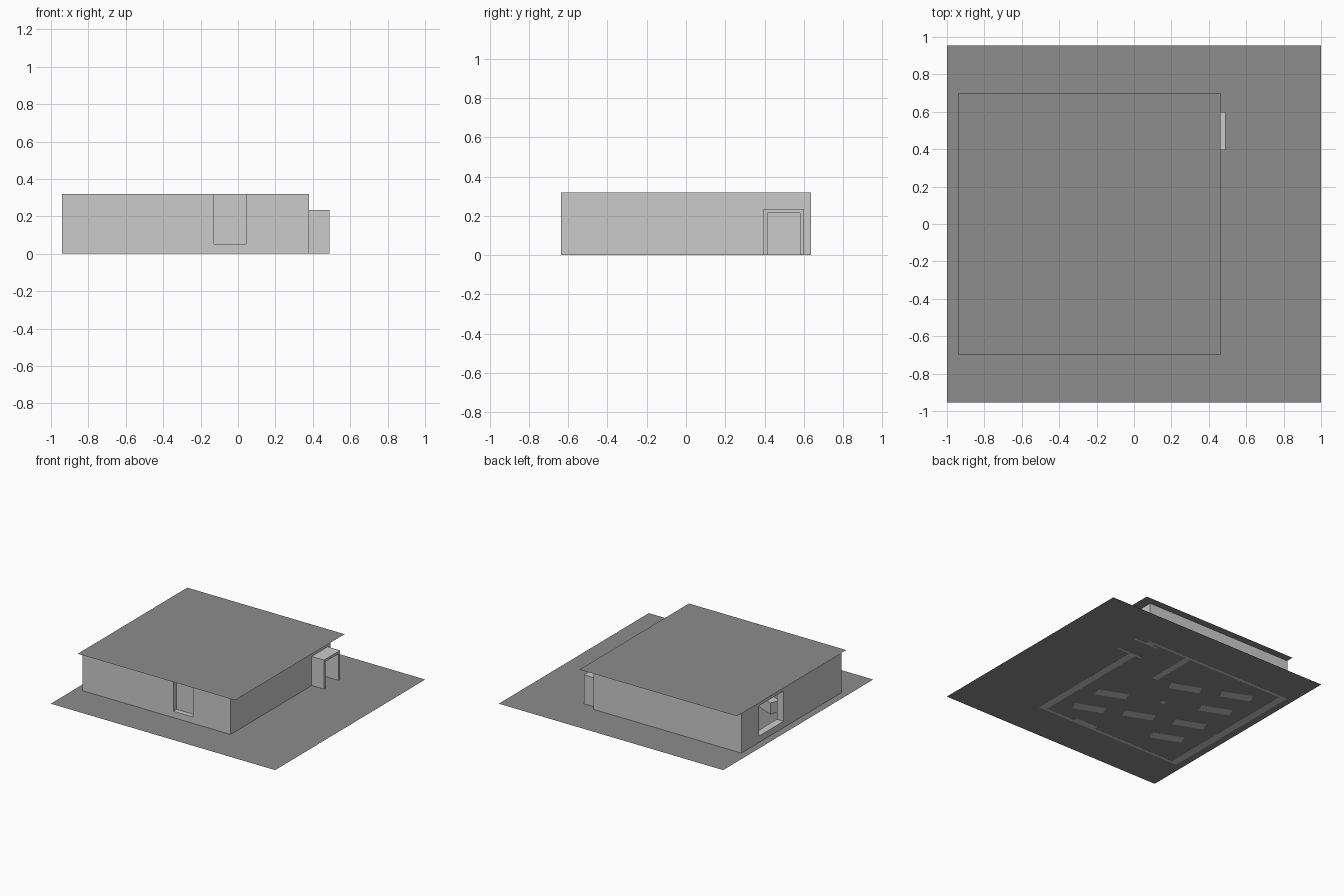
import bpy
import math

if "Cube" in bpy.data.objects:
    bpy.data.objects.remove(bpy.data.objects["Cube"])

H = 0.32                      # wall height
X0, X1, Y = -0.94, 0.38, 0.638   # outer faces of the walls

dark = bpy.data.materials.new("dark_grey")
dark.diffuse_color = (0.266, 0.266, 0.266, 1)
dark.use_nodes = True
dark.node_tree.nodes["Principled BSDF"].inputs["Base Color"].default_value = dark.diffuse_color


def plane(name, x0, x1, y0, y1, z):
    me = bpy.data.meshes.new(name)
    me.from_pydata([(x0, y0, z), (x1, y0, z), (x1, y1, z), (x0, y1, z)], [], [(0, 1, 2, 3)])
    me.materials.append(dark)
    ob = bpy.data.objects.new(name, me)
    bpy.context.collection.objects.link(ob)
    return ob


def box(name, x0, x1, y0, y1, z0, z1, angle=0):
    bpy.ops.mesh.primitive_cube_add(
        size=1, location=((x0 + x1) / 2, (y0 + y1) / 2, (z0 + z1) / 2),
        rotation=(0, 0, math.radians(angle)))
    ob = bpy.context.object
    ob.name = name
    ob.scale = (x1 - x0, y1 - y0, z1 - z0)
    return ob


# Ground sheet and overhanging flat roof, just clear of the wall ends
plane("ground_sheet", -1, 1, -0.955, 0.955, 0.001)
plane("roof_sheet", X0, 0.462, -0.697, 0.697, H + 0.001)

# Thin front wall around the window, thin back wall
T = 0.025
W0, W1, SILL = -0.128, 0.044, 0.052
box("front_wall_left", X0, W0, -Y, -Y + T, 0, H)
box("front_wall_right", W1, X1, -Y, -Y + T, 0, H)
box("back_wall", X0, X1, Y - T, Y, 0, H)

# Front window: deep sill, jambs and recessed panel
box("front_window_sill", W0, W1, -Y, -0.58, 0, SILL)
box("front_window_panel", W0, W1, -0.597, -0.585, SILL, H)
for name, x in (("left", W0 - 0.01), ("right", W1)):
    box("front_window_jamb_" + name, x, x + 0.01, -Y + T, -0.58, 0, H)

# Thick left wall with an open window
D = 0.06
box("left_wall_front", X0, X0 + D, -Y + T, 0.10, 0, H)
box("left_wall_back", X0, X0 + D, 0.41, Y - T, 0, H)
box("left_wall_sill", X0, X0 + D, 0.10, 0.41, 0, SILL)
box("left_wall_lintel", X0, X0 + D, 0.10, 0.41, 0.295, H)

# Thick right wall with a doorway
P0, P1 = 0.395, 0.60
box("right_wall_front", X1 - D, X1, -Y + T, P0, 0, H)
box("right_wall_back", X1 - D, X1, P1, Y - T, 0, H)
box("right_wall_lintel", X1 - D, X1, P0, P1, 0.235, H)

# Door surround projecting from the right wall
box("porch_side_front", 0.27, 0.49, P0, P0 + 0.02, 0, 0.215)
box("porch_side_back", 0.27, 0.49, P1 - 0.02, P1, 0, 0.215)
box("porch_top", 0.27, 0.49, P0, P1, 0.215, 0.235)

# Inner partition and central column
box("partition_wall", -0.03, 0.02, 0.23, Y - T, 0, H)
box("column", -0.295, -0.255, -0.012, 0.028, 0, H)

# Slanted rows of tables
tables = [(0.09, -0.145), (0.09, -0.41), (-0.265, 0.273), (-0.262, -0.256),
          (-0.63, 0.422), (-0.645, 0.165), (-0.63, -0.118), (-0.63, -0.372)]
for i, (x, y) in enumerate(tables):
    box(f"table_{i + 1}", x - 0.12, x + 0.12, y - 0.04, y + 0.04, 0, 0.09, -22)
